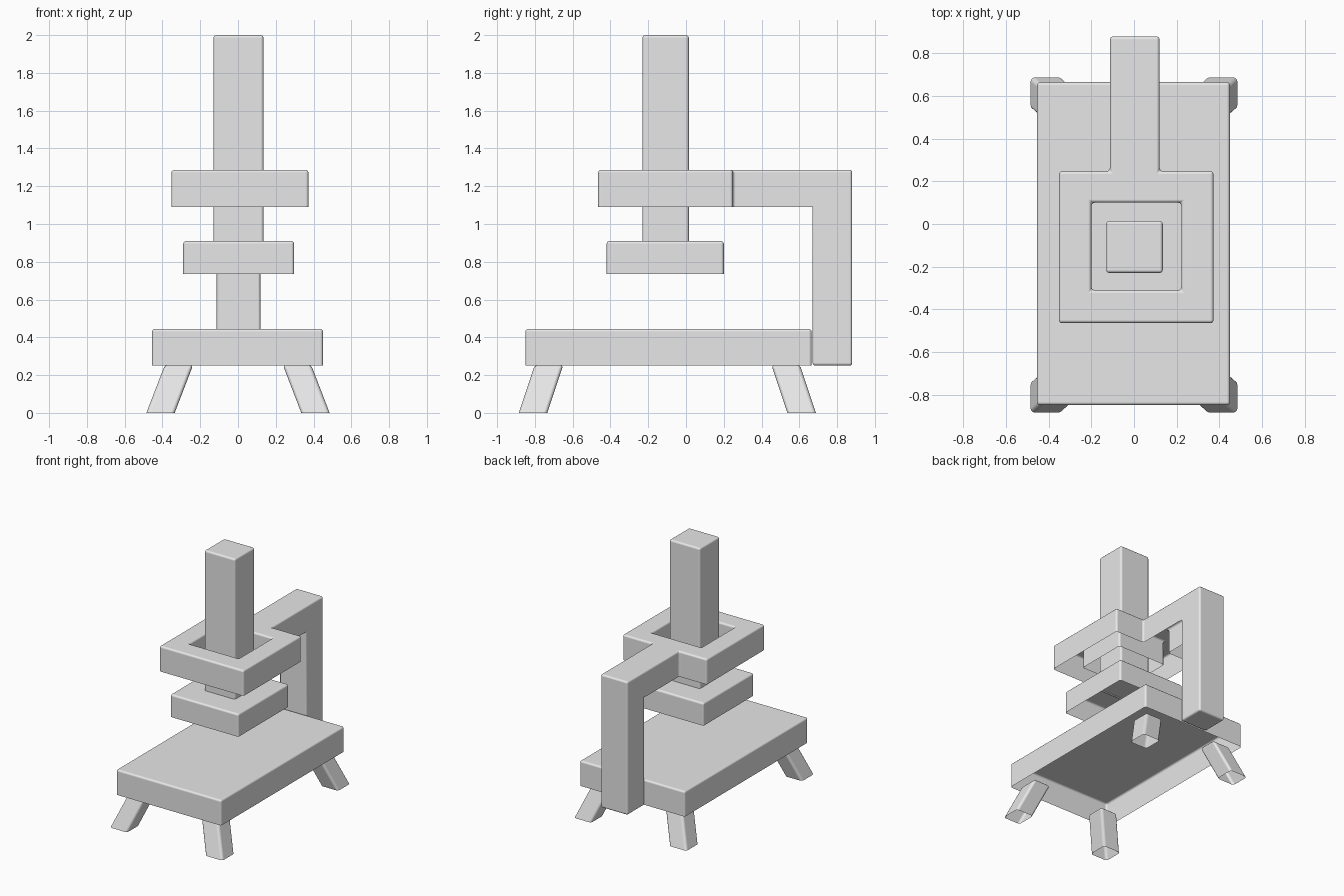
import bpy
import bmesh
from mathutils import Vector

cube = bpy.data.objects.get("Cube")
if cube:
    bpy.data.objects.remove(cube, do_unlink=True)

# Single plain grey
grey = bpy.data.materials.new("plain grey")
grey.use_nodes = True
GREY = (0.8, 0.8, 0.8, 1)
grey.diffuse_color = GREY
grey.node_tree.nodes["Principled BSDF"].inputs["Base Color"].default_value = GREY


def finish(name, bm, bevel=0.015):
    """Turn a bmesh into a softly bevelled, smooth shaded object."""
    bmesh.ops.recalc_face_normals(bm, faces=bm.faces[:])
    mesh = bpy.data.meshes.new(name)
    bm.to_mesh(mesh)
    bm.free()
    mesh.materials.append(grey)
    obj = bpy.data.objects.new(name, mesh)
    bpy.context.collection.objects.link(obj)
    mod = obj.modifiers.new("soft edges", 'BEVEL')
    mod.width = bevel
    mod.segments = 3
    mod.limit_method = 'ANGLE'
    mod.harden_normals = True
    for poly in mesh.polygons:
        poly.use_smooth = True
    return obj


def tray(xs, ys, z0, z1, keep=lambda i, j: True):
    """Top made of the kept grid cells, with walls down to an open bottom."""
    bm = bmesh.new()
    grid = [[bm.verts.new((x, y, z1)) for y in ys] for x in xs]
    for i in range(len(xs) - 1):
        for j in range(len(ys) - 1):
            if keep(i, j):
                bm.faces.new((grid[i][j], grid[i + 1][j],
                              grid[i + 1][j + 1], grid[i][j + 1]))
    bmesh.ops.delete(bm, geom=[v for v in bm.verts if not v.link_faces], context='VERTS')
    rim = [e for e in bm.edges if e.is_boundary]
    wall = bmesh.ops.extrude_edge_only(bm, edges=rim)["geom"]
    for v in wall:
        if isinstance(v, bmesh.types.BMVert):
            v.co.z = z0
    return bm


# Table and pressing plate, both hollow underneath
finish("base_table", tray((-0.455, 0.45), (-0.85, 0.665), 0.25, 0.445))
finish("press_plate", tray((-0.29, 0.297), (-0.42, 0.2), 0.735, 0.91))

# Square ram column rising from the plate
finish("ram_column", tray((-0.13, 0.135), (-0.23, 0.015), 0.9, 2.0))


# Square guide ring with its rear arm
def in_frame(i, j):
    ring = j < 3 and not (j == 1 and 1 <= i <= 3)
    return ring or (i == 2 and j >= 3)


frame = tray((-0.352, -0.2, -0.113, 0.12, 0.222, 0.373),
             (-0.465, -0.31, 0.1, 0.248, 0.67, 0.88), 1.09, 1.287, in_frame)

# Rear post, drawn down from the end of the arm
ends = [v for v in frame.verts if v.co.y > 0.6 and v.co.z < 1.1]
ends.sort(key=lambda v: (v.co.x, v.co.y))
a, b, c, d = ends
foot = frame.faces.new((a, b, d, c))
drawn = bmesh.ops.extrude_face_region(frame, geom=[foot])["geom"]
for v in drawn:
    if isinstance(v, bmesh.types.BMVert):
        v.co.z = 0.25
if foot.is_valid:
    bmesh.ops.delete(frame, geom=[foot], context='FACES_ONLY')
finish("guide_ring_and_post", frame)

# Four splayed legs with open feet
for fy, front in ((-0.802, True), (0.605, False)):
    for side in (-1, 1):
        out_y = -1 if front else 1
        x0, x1 = sorted((side * 0.335, side * 0.485))
        y0, y1 = sorted((fy + out_y * 0.083, fy - out_y * 0.068))
        leg = tray((x0, x1), (y0, y1), 0, 0.255)
        lean = Vector((-side * 0.098, -out_y * 0.085, 0))
        for v in leg.verts:
            if v.co.z > 0.1:
                v.co += lean
        name = ("front" if front else "back") + ("_left" if side > 0 else "_right") + "_leg"
        finish(name, leg, 0.02)
